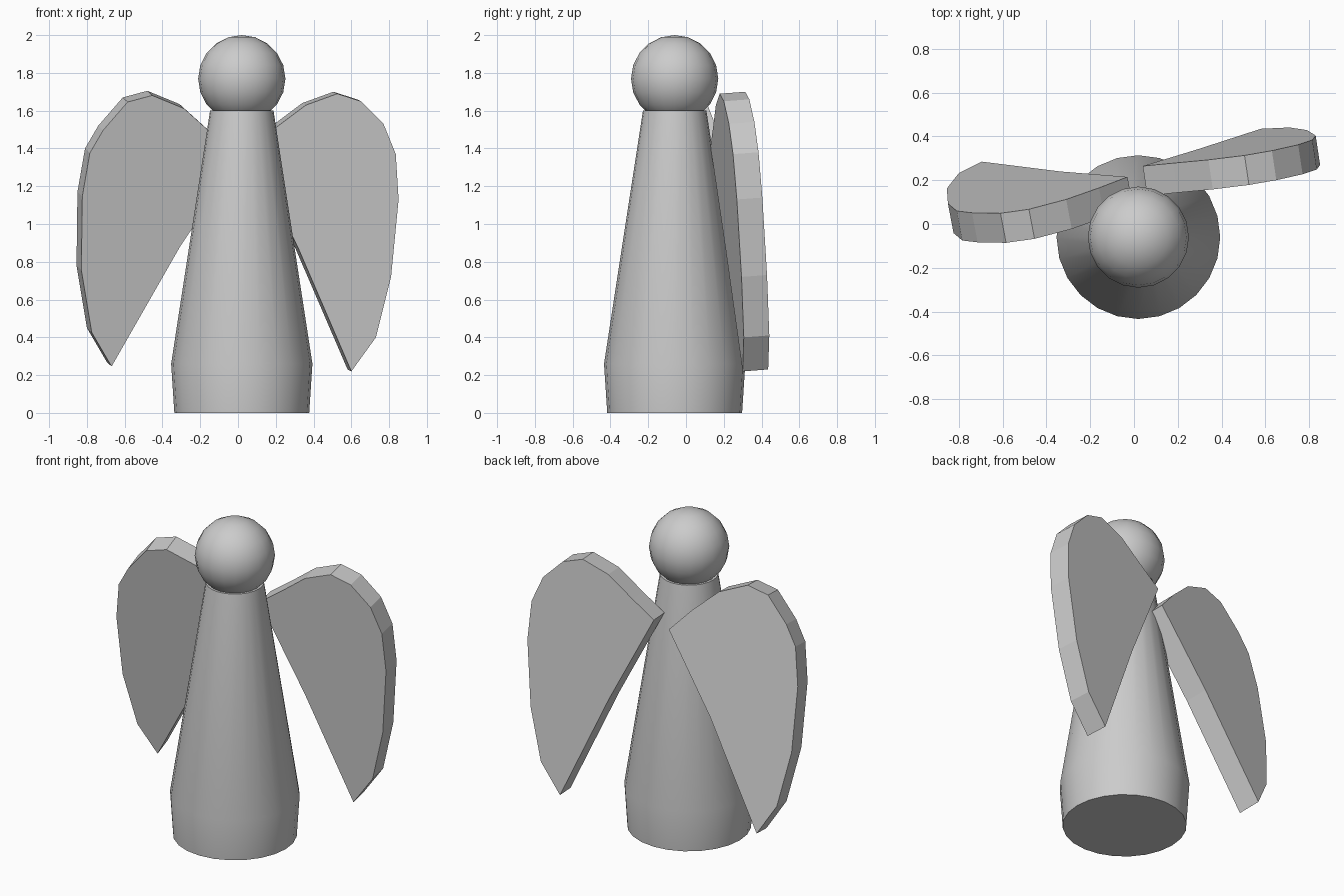
import bpy, bmesh
from math import radians
from mathutils import Vector

if "Cube" in bpy.data.objects:
    bpy.data.objects.remove(bpy.data.objects["Cube"])

CX, CY = 0.02, -0.06          # shared axis of body and head


def finish(bm, name, smooth=False):
    bmesh.ops.recalc_face_normals(bm, faces=bm.faces)
    mesh = bpy.data.meshes.new(name)
    bm.to_mesh(mesh)
    bm.free()
    obj = bpy.data.objects.new(name, mesh)
    bpy.context.collection.objects.link(obj)
    if smooth:
        bpy.ops.object.select_all(action='DESELECT')
        obj.select_set(True)
        bpy.context.view_layer.objects.active = obj
        bpy.ops.object.shade_smooth_by_angle(angle=radians(35))
    return obj


def lathe(name, profile, sides=24):
    """Stack of circular sections (radius, z), capped at both ends."""
    bm = bmesh.new()
    rings = []
    for r, z in profile:
        ring = bmesh.ops.create_circle(bm, segments=sides, radius=r)["verts"]
        bmesh.ops.translate(bm, verts=ring, vec=(CX, CY, z))
        rings.append(ring)
    for a, b in zip(rings, rings[1:]):
        for i in range(sides):
            j = (i + 1) % sides
            bm.faces.new((a[i], a[j], b[j], b[i]))
    bm.faces.new(rings[0])
    bm.faces.new(rings[-1])
    return finish(bm, name, smooth=True)


def wing(name, outline, origin, slope_x, slope_z, depth=0.135):
    """Front-view outline laid on a tilted plane, thickened forwards.
    The outline describes the back face."""
    push = Vector((slope_x, -1, slope_z)) * depth
    bm = bmesh.new()
    back = []
    for x, z in outline:
        y = origin[1] + slope_x * (x - origin[0]) + slope_z * (z - origin[2])
        back.append(bm.verts.new((x, y, z)))
    front = [bm.verts.new(v.co + push) for v in back]
    n = len(back)
    bm.faces.new(back)
    bm.faces.new(front[::-1])
    for i in range(n):
        j = (i + 1) % n
        bm.faces.new((back[i], front[i], front[j], back[j]))
    return finish(bm, name)


# Body: short flared foot, then a tall cone
lathe("body", [(0.357, 0), (0.374, 0.26), (0.168, 1.6)])

# Head
bm = bmesh.new()
bmesh.ops.create_uvsphere(bm, u_segments=20, v_segments=10, radius=0.231)
bmesh.ops.translate(bm, verts=bm.verts, vec=(CX, CY, 1.769))
finish(bm, "head", smooth=True)

# Wings: similar leaf shapes, each set at its own angle
wing("right_wing",
     [(0.04, 1.42), (0.18, 1.52), (0.34, 1.64), (0.505, 1.70), (0.63, 1.66),
      (0.75, 1.54), (0.815, 1.38), (0.83, 1.14), (0.79, 0.73), (0.71, 0.41),
      (0.58, 0.23), (0.30, 0.88)],
     (0.58, 0.435, 0.23), 0.15, -0.075)
wing("left_wing",
     [(-0.03, 1.36), (-0.16, 1.50), (-0.31, 1.635), (-0.48, 1.705), (-0.61, 1.67),
      (-0.74, 1.52), (-0.81, 1.40), (-0.85, 1.17), (-0.855, 0.78), (-0.80, 0.45),
      (-0.695, 0.27), (-0.335, 0.90)],
     (-0.03, 0.215, 1.36), 0.19, -0.18)
